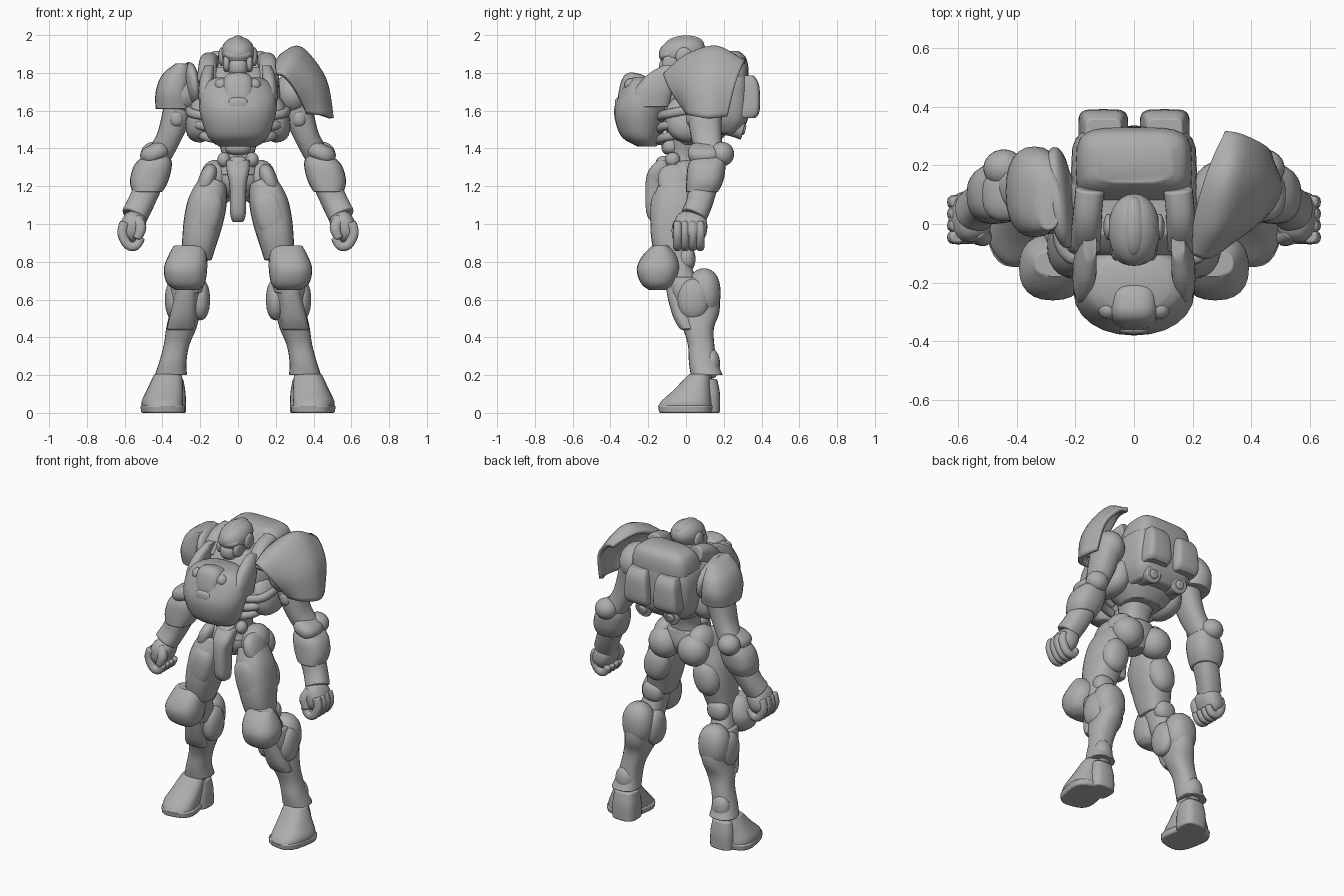
import bpy, bmesh, math
from mathutils import Vector, Euler

grey = bpy.data.materials.new("plain_grey")
grey.diffuse_color = (0.42, 0.42, 0.42, 1)


def finish(name, bm, bevel=0.0):
    bmesh.ops.recalc_face_normals(bm, faces=bm.faces)
    me = bpy.data.meshes.new(name)
    bm.to_mesh(me)
    bm.free()
    me.materials.append(grey)
    ob = bpy.data.objects.new(name, me)
    bpy.context.collection.objects.link(ob)
    if bevel:
        b = ob.modifiers.new("soft_edge", 'BEVEL')
        b.width, b.segments, b.limit_method = bevel, 2, 'ANGLE'
        b.angle_limit = math.radians(45)
    return ob


def smooth_rows(rows, steps):
    """Catmull-Rom interpolation through tuples of equal length."""
    out, n = [], len(rows)
    for i in range(n - 1):
        a, b, c, d = rows[max(i - 1, 0)], rows[i], rows[i + 1], rows[min(i + 2, n - 1)]
        for k in range(steps):
            t = k / steps
            out.append(tuple(0.5 * (2 * q + (r - p) * t + (2 * p - 5 * q + 4 * r - s) * t * t
                       + (3 * q - p - 3 * r + s) * t ** 3) for p, q, r, s in zip(a, b, c, d)))
    return out + [tuple(rows[-1])]


def loft(name, rings, s=1, p=2.4, n=24, flat=False, steps=4, yaw=0, ref=(1, 0, 0), bevel=0.008):
    """Skin over superellipse rings (x, y, z, radius_u, radius_v)."""
    bm = bmesh.new()
    rows = smooth_rows(rings, steps)
    loops = []
    for i, (x, y, z, ru, rv) in enumerate(rows):
        a, b = rows[max(i - 1, 0)], rows[min(i + 1, len(rows) - 1)]
        t = Vector((0, 0, 1)) if flat else (Vector(b[:3]) - Vector(a[:3])).normalized()
        u = Vector(ref)
        u = (u - t * u.dot(t)).normalized()
        v = t.cross(u)
        u, v = u * math.cos(yaw) + v * math.sin(yaw), v * math.cos(yaw) - u * math.sin(yaw)
        loop = []
        for k in range(n):
            c, d = math.cos(k * math.tau / n), math.sin(k * math.tau / n)
            co = (Vector((x, y, z)) + u * ru * math.copysign(abs(c) ** (2 / p), c)
                  + v * rv * math.copysign(abs(d) ** (2 / p), d))
            loop.append(bm.verts.new((co.x * s, co.y, co.z)))
        loops.append(loop)
    for a, b in zip(loops, loops[1:]):
        for k in range(n):
            bm.faces.new((a[k], a[(k + 1) % n], b[(k + 1) % n], b[k]))
    bm.faces.new(loops[0])
    bm.faces.new(loops[-1])
    return finish(name, bm, bevel)


def blob(name, loc, rad, s=1, p=2.0, rot=(0, 0, 0)):
    """Rounded ball or soft box."""
    bm = bmesh.new()
    bmesh.ops.create_uvsphere(bm, u_segments=24, v_segments=14, radius=1)
    e = Euler([math.radians(r) for r in rot]).to_matrix()
    for v in bm.verts:
        co = v.co / sum(abs(c) ** p for c in v.co) ** (1 / p)
        co = e @ Vector([c * r for c, r in zip(co, rad)]) + Vector(loc)
        v.co = (co.x * s, co.y, co.z)
    return finish(name, bm)


def shell(name, rows, thick, s=1):
    """Curved plate through rows of points running front to back."""
    bm = bmesh.new()
    rows = [sum(smooth_rows(r, 6), ()) for r in rows]
    grid = [[bm.verts.new((r[i] * s, r[i + 1], r[i + 2])) for i in range(0, len(r), 3)]
            for r in smooth_rows(rows, 5)]
    for a, b in zip(grid, grid[1:]):
        for k in range(len(a) - 1):
            bm.faces.new((a[k], a[k + 1], b[k + 1], b[k]))
    ob = finish(name, bm)
    m = ob.modifiers.new("thickness", 'SOLIDIFY')
    m.thickness, m.offset = thick, 0
    return ob


# Torso core, waist and pelvis
loft("torso_core", [(0, .06, 1.42, .12, .1), (0, .06, 1.5, .19, .17), (0, .07, 1.62, .23, .2),
                    (0, .07, 1.75, .22, .19), (0, .09, 1.83, .17, .15)], flat=True)
loft("waist", [(0, -.02, 1.26, .11, .1), (0, 0, 1.35, .085, .085), (0, .02, 1.46, .11, .1)], flat=True)
blob("belly_plate", (0, -.08, 1.41), (.07, .05, .045), p=2.6)
blob("belt_buckle", (0, -.11, 1.32), (.05, .05, .04), p=2.6)
loft("pelvis", [(0, 0, 1.14, .05, .07), (0, 0, 1.22, .12, .11), (0, 0, 1.31, .11, .1)], flat=True)
loft("groin_guard", [(0, -.14, 1.01, .028, .04), (0, -.155, 1.06, .042, .055), (0, -.155, 1.2, .045, .06),
                     (0, -.14, 1.28, .06, .06), (0, -.1, 1.34, .06, .05)], flat=True, p=2.8)
# Chest plate with its raised centre panel
loft("chest_plate", [(0, -.205, 1.41, .1, .05), (0, -.235, 1.455, .155, .1), (0, -.243, 1.53, .187, .128),
                     (0, -.237, 1.61, .205, .143), (0, -.215, 1.69, .203, .138), (0, -.205, 1.75, .168, .12),
                     (0, -.205, 1.775, .12, .09)], flat=True, p=2.1)
blob("chest_panel", (0, -.28, 1.7), (.085, .075, .1), p=3.2, rot=(-12, 0, 0))
blob("chest_vent", (0, -.352, 1.635), (.055, .025, .035), p=3)
# Back hump, its collar behind the head, and backpack
loft("back_hump", [(0, .17, 1.48, .16, .11), (0, .18, 1.56, .205, .15), (0, .18, 1.72, .215, .155),
                   (0, .18, 1.79, .2, .15)], flat=True, p=4, bevel=.015)
loft("upper_back", [(0, .19, 1.76, .2, .14), (0, .205, 1.83, .195, .125), (0, .215, 1.885, .175, .1),
                    (0, .21, 1.915, .13, .07)], flat=True, p=4, bevel=.015)
loft("neck", [(0, .02, 1.72, .09, .09), (0, -.01, 1.86, .065, .07)])
# Head
blob("helmet", (0, -.02, 1.91), (.088, .125, .08), p=2.1, rot=(10, 0, 0))
blob("helmet_crest", (0, -.01, 1.948), (.045, .105, .05), rot=(4, 0, 0))
blob("brow", (0, -.09, 1.9), (.075, .055, .035), rot=(20, 0, 0))
blob("jaw", (0, -.085, 1.83), (.052, .058, .05), p=2.6)

for s, side in ((-1, "left"), (1, "right")):
    def L(name, rings, **k):
        return loft(f"{name}_{side}", rings, s=s, **k)

    def B(name, loc, rad, **k):
        return blob(f"{name}_{side}", loc, rad, s=s, **k)

    # Head and torso details
    B("ear_disc", (.087, -.01, 1.885), (.018, .045, .05))
    B("cheek_guard", (.06, -.075, 1.85), (.02, .05, .045), p=2.6)
    L("collar_prong", [(.16, -.19, 1.62, .045, .1), (.168, -.17, 1.71, .042, .1),
                       (.162, -.13, 1.79, .034, .075), (.15, -.07, 1.84, .024, .05)], flat=True)
    L("trapezius", [(.16, -.05, 1.74, .06, .07), (.16, .02, 1.83, .05, .06), (.15, .12, 1.86, .05, .05)])
    B("chest_stud", (.087, -.29, 1.735), (.036, .036, .036))
    B("lat_plate", (.19, .03, 1.56), (.08, .14, .13), p=2.4, rot=(0, -15, 0))
    for i in range(3):
        w = .16 + i * .03
        L(f"rib_{i + 1}", [(.05, -.14, 1.44 + i * .06, .024, .024), (w, -.11, 1.46 + i * .06, .024, .024),
                           (w + .035, 0, 1.48 + i * .06, .024, .024), (w, .12, 1.49 + i * .06, .02, .02)],
          ref=(0, 0, 1), n=12)
    # Backpack pods and thrusters
    L("backpack_pod", [(.105, .31, 1.56, .075, .055), (.105, .325, 1.6, .085, .065),
                       (.105, .325, 1.73, .075, .063), (.105, .31, 1.785, .06, .05)], flat=True, p=5)
    L("thruster", [(.1, .15, 1.53, .05, .05), (.1, .24, 1.515, .05, .05), (.1, .305, 1.5, .056, .056)], p=2)
    L("thruster_core", [(.1, .29, 1.503, .036, .036), (.1, .315, 1.497, .024, .024)], p=2)
    B("waist_stud", (.075, -.07, 1.34), (.035, .04, .04))
    # Arm
    B("shoulder_joint", (.29, .09, 1.69), (.1, .125, .115))
    L("upper_arm", [(.3, .1, 1.68, .08, .1), (.33, .1, 1.56, .075, .09), (.37, .11, 1.45, .065, .08),
                    (.42, .13, 1.36, .065, .07)])
    B("arm_strap", (.325, .05, 1.56), (.04, .05, .05), p=2.6)
    B("elbow_ball", (.445, .19, 1.37), (.07, .065, .065))
    B("elbow_guard", (.44, .1, 1.375), (.08, .09, .05), p=2.6, rot=(0, 25, 0))
    L("forearm_cuff", [(.43, .12, 1.36, .07, .085), (.45, .11, 1.31, .1, .1), (.47, .1, 1.23, .102, .098),
                       (.48, .085, 1.17, .08, .085)], flat=True, p=2.5)
    L("wrist", [(.475, .09, 1.2, .072, .078), (.515, .07, 1.11, .07, .07), (.55, .04, 1.04, .07, .07)])
    B("palm", (.56, .025, .985), (.066, .088, .085), p=2.6, rot=(0, -25, 0))
    for i in range(4):
        y = -.045 + i * .04
        L(f"finger_{i + 1}", [(.6, y, 1.01, .022, .026), (.613, y, .95, .024, .026), (.583, y, .89, .024, .025),
                              (.54, y, .885, .022, .024), (.51, y, .93, .02, .02)], ref=(0, 1, 0), n=12)
    L("thumb", [(.54, -.02, 1.03, .03, .03), (.515, -.045, .98, .03, .03), (.535, -.05, .92, .022, .022)], n=12)
    # Hip and thigh
    B("hip_ball", (.12, .01, 1.24), (.08, .11, .1))
    B("hip_guard", (.165, -.06, 1.23), (.045, .09, .09), p=2.4, rot=(0, -20, 0))
    B("buttock", (.105, .07, 1.2), (.1, .09, .1))
    L("thigh", [(.13, -.03, 1.22, .075, .1), (.16, -.05, 1.12, .102, .125), (.182, -.06, 1.02, .104, .128),
                (.202, -.07, .92, .094, .115), (.22, -.07, .82, .08, .09)], p=2.5)
    B("thigh_plate", (.168, -.125, 1.05), (.08, .065, .13), p=2.8, rot=(0, -14, 0))
    B("hamstring", (.178, .035, 1.03), (.085, .07, .115), p=2.2, rot=(0, -14, 0))
    # Knee
    L("knee_joint", [(.215, -.06, .88, .075, .08), (.24, -.05, .78, .07, .075), (.26, -.01, .66, .075, .08)])
    B("knee_back_pad", (.235, 0, .815), (.07, .05, .065), p=2.4)
    L("knee_pad", [(.27, -.15, .65, .06, .045), (.276, -.15, .685, .1, .088), (.278, -.148, .76, .115, .113),
                   (.268, -.14, .83, .102, .092), (.26, -.135, .885, .08, .045)], flat=True, p=2.4)
    # Lower leg
    L("shin", [(.27, -.02, .72, .07, .085), (.275, .04, .64, .09, .125), (.28, .06, .54, .082, .118),
               (.3, .065, .45, .08, .083), (.325, .08, .36, .068, .07), (.345, .09, .27, .072, .075),
               (.355, .11, .2, .085, .085)], flat=True)
    B("calf", (.275, .095, .635), (.098, .088, .13), p=2.3)
    B("calf_inner_pad", (.2, .03, .6), (.052, .085, .11), p=2.2)
    B("calf_outer_pad", (.335, .04, .6), (.052, .085, .11), p=2.2)
    L("shin_guard", [(.305, .015, .44, .072, .045), (.295, -.01, .5, .07, .055), (.28, -.035, .6, .06, .06),
                     (.27, -.06, .69, .05, .05)], flat=True)
    B("ankle_back", (.35, .135, .26), (.06, .045, .08))
    # Foot
    L("foot", [(.4, -.005, .03, .105, .145), (.4, .005, .065, .105, .132), (.387, .035, .12, .094, .1),
               (.37, .075, .205, .073, .058)], flat=True, p=2.5, yaw=-.2)
    L("sole", [(.398, .0, 0, .108, .14), (.398, 0, .04, .112, .145)], flat=True, p=3, yaw=-.2, steps=1)
    L("heel", [(.355, .105, 0, .08, .075), (.355, .105, .1, .078, .075), (.355, .105, .18, .065, .06)],
      flat=True, p=3)

# Unequal shoulder armour: a flared plate on one side, a domed guard on the other
shell("flared_shoulder_plate", [
    [(.2, -.1, 1.8), (.21, .02, 1.86), (.25, .16, 1.9), (.31, .315, 1.86)],
    [(.25, -.11, 1.78), (.3, 0, 1.88), (.335, .16, 1.925), (.37, .3, 1.84)],
    [(.31, -.07, 1.7), (.41, .01, 1.74), (.455, .13, 1.765), (.445, .26, 1.74)],
    [(.36, .01, 1.59), (.44, .03, 1.575), (.495, .12, 1.56), (.465, .215, 1.57)]], .025)
loft("domed_shoulder_guard", [(.335, .11, 1.61, .102, .135), (.34, .11, 1.7, .096, .155),
                              (.32, .1, 1.79, .082, .135), (.29, .07, 1.85, .04, .09)], s=-1, flat=True, p=2.4)
blob("domed_shoulder_rim", (.25, .09, 1.735), (.042, .175, .12), s=-1, p=2.3, rot=(-8, 8, -8))

# Smooth shading with kept edges
bpy.ops.object.select_all(action='SELECT')
bpy.context.view_layer.objects.active = bpy.context.collection.objects[0]
bpy.ops.object.shade_smooth_by_angle(angle=math.radians(40))
